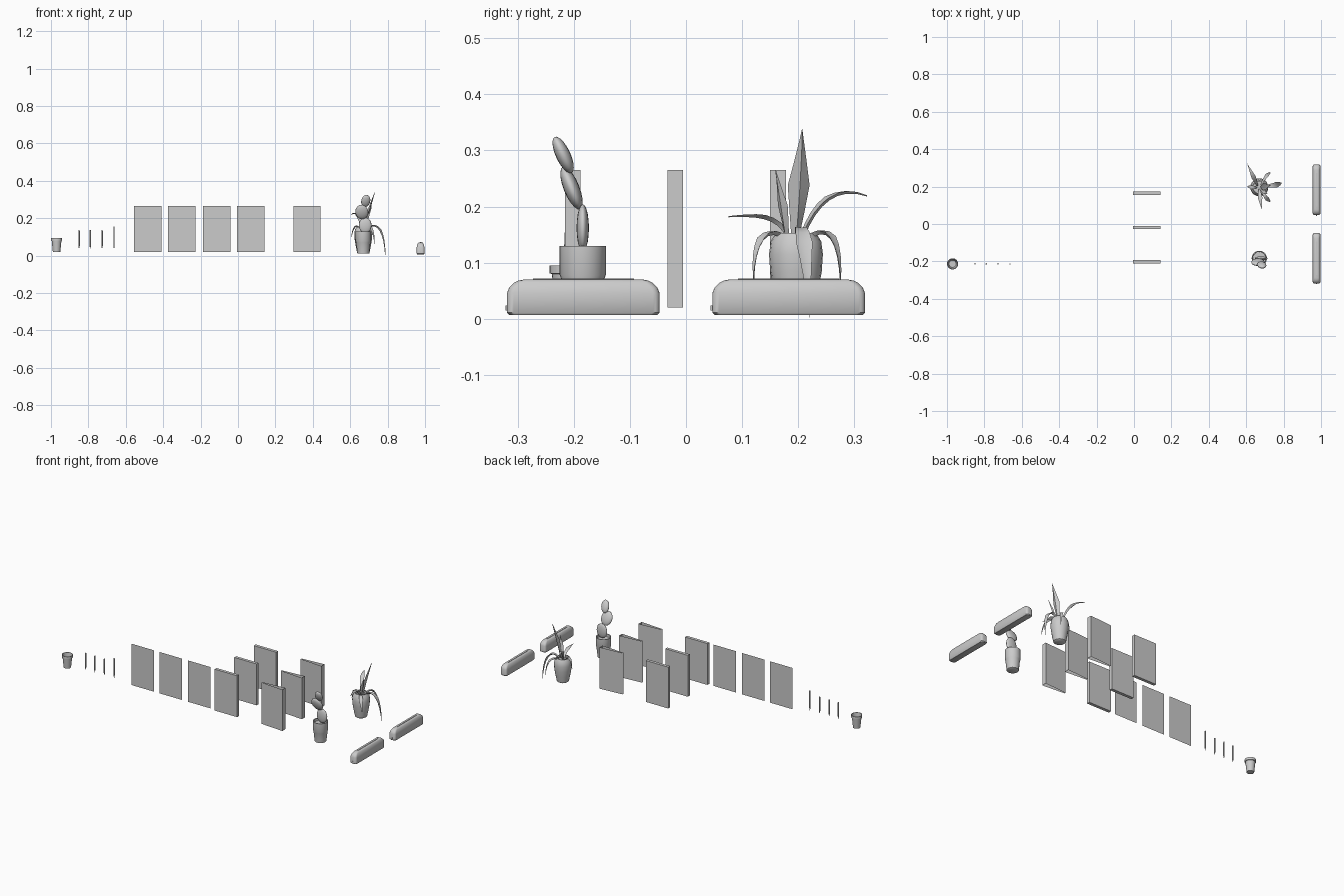
import bpy, bmesh, math
from mathutils import Vector, Matrix

if "Cube" in bpy.data.objects:
    bpy.data.objects.remove(bpy.data.objects["Cube"])


def make(name, verts, faces, smooth=True):
    me = bpy.data.meshes.new(name)
    me.from_pydata([tuple(v) for v in verts], [], faces)
    bm = bmesh.new()
    bm.from_mesh(me)
    bmesh.ops.recalc_face_normals(bm, faces=bm.faces)
    bm.to_mesh(me)
    bm.free()
    ob = bpy.data.objects.new(name, me)
    bpy.context.collection.objects.link(ob)
    if smooth:
        bpy.ops.object.select_all(action='DESELECT')
        bpy.context.view_layer.objects.active = ob
        ob.select_set(True)
        bpy.ops.object.shade_smooth_by_angle(angle=math.radians(40))
    return ob


def loft(name, rings, smooth=True):
    """Skin equal-length closed rings and cap both ends."""
    n = len(rings[0])
    verts = [p for r in rings for p in r]
    faces = [(k * n + i, k * n + (i + 1) % n, (k + 1) * n + (i + 1) % n, (k + 1) * n + i)
             for k in range(len(rings) - 1) for i in range(n)]
    last = (len(rings) - 1) * n
    faces += [tuple(range(n)), tuple(range(last, last + n))]
    return make(name, verts, faces, smooth)


def lathe(name, x, y, profile, sides):
    return loft(name, [[(x + r * math.cos(2 * math.pi * i / sides),
                         y + r * math.sin(2 * math.pi * i / sides), z)
                        for i in range(sides)] for r, z in profile])


def box(name, lo, hi):
    ring = lambda z: [(lo[0], lo[1], z), (hi[0], lo[1], z), (hi[0], hi[1], z), (lo[0], hi[1], z)]
    return loft(name, [ring(lo[2]), ring(hi[2])], False)


# pencil cup, hollow with a rim
lathe("pencil_cup", -0.97, -0.213,
      [(.020, .02), (.026, .08), (.030, .081), (.030, .095), (.027, .095), (.019, .025)], 24)

# pencils and pens
for i, (x, top, r) in enumerate([(-.85, .136, .004), (-.79, .136, .004),
                                 (-.727, .136, .004), (-.663, .156, .0035)]):
    lathe(f"pencil_{i}", x, -0.213,
          [(.0005, .037), (r, .053), (r, top - .004), (r * .7, top)], 8)

# loose sheets: single flat panels
Z0, Z1 = .02, .265
for i, x in enumerate((-.557, -.373, -.187)):
    make(f"sheet_{i}", [(x, -.202, Z0), (x + .147, -.202, Z0),
                        (x + .147, -.202, Z1), (x, -.202, Z1)], [(0, 1, 2, 3)], False)

# page blocks, and open-topped covers narrowing away from the spine
for i, y in enumerate((-.202, -.019, .164)):
    box(f"page_block_{i}", (-.005, y - .009, Z0), (.142, y + .009, Z1))
    line = [(.298, y - .003), (.442, y - .014), (.442, y + .014), (.298, y + .003)]
    make(f"book_cover_{i}", [(a, b, z) for z in (Z0, Z1) for a, b in line],
         [(k, k + 1, k + 5, k + 4) for k in range(3)], False)


# pencil cases: stacked rounded rectangles with a zip and pull tab
def rounded(cx, cy, hx, hy, r, z):
    pts = []
    for sx, sy, a0 in ((1, 1, 0), (-1, 1, 90), (-1, -1, 180), (1, -1, 270)):
        for k in range(5):
            a = math.radians(a0 + k * 22.5)
            pts.append((cx + sx * (hx - r) + r * math.cos(a), cy + sy * (hy - r) + r * math.sin(a), z))
    return pts


for i, y in enumerate((-.183, .183)):
    layers = [(.007, .018, .132), (.011, .021, .136), (.046, .0205, .136), (.056, .0185, .132),
              (.064, .0155, .124), (.068, .013, .116), (.070, .010, .106)]
    loft(f"pencil_case_{i}", [rounded(.976, y, a, b, min(.012, a * .8), z) for z, a, b in layers])
    box(f"zip_{i}", (.972, y - .09, .068), (.980, y + .09, .072))
    box(f"zip_pull_{i}", (.973, y - .139, .015), (.979, y - .134, .024))

# cactus pot
lathe("cactus_pot", .67, -.184,
      [(.029, .01), (.032, .012), (.038, .07), (.041, .078), (.041, .13), (.036, .13), (.035, .115)], 24)

# cactus pads: flattened ellipsoids, each leaning on the one below
for i, (c, size, lean, roll) in enumerate([
        ((.680, -.184, .162), (.034, .011, .042), 0, 0),
        ((.662, -.204, .233), (.035, .014, .041), 22, -10),
        ((.683, -.219, .292), (.024, .013, .036), 25, 12)]):
    bm = bmesh.new()
    m = (Matrix.Translation(c) @ Matrix.Rotation(math.radians(lean), 4, 'X')
         @ Matrix.Rotation(math.radians(roll), 4, 'Y') @ Matrix.Diagonal((*size, 1)))
    bmesh.ops.create_uvsphere(bm, u_segments=16, v_segments=10, radius=1, matrix=m)
    for f in bm.faces:
        f.smooth = True
    me = bpy.data.meshes.new(f"cactus_pad_{i}")
    bm.to_mesh(me)
    bm.free()
    bpy.context.collection.objects.link(bpy.data.objects.new(f"cactus_pad_{i}", me))

# leafy plant pot, bulging
lathe("plant_pot", .67, .196,
      [(.026, .01), (.033, .015), (.040, .05), (.046, .085), (.048, .115), (.045, .138),
       (.036, .153), (.032, .153), (.035, .135)], 20)


# leaves: creased blades swept along a Bezier curve
def leaf(name, pts, width, n=8):
    p = [Vector(q) for q in pts]
    flat = Vector((p[-1].x - p[0].x, p[-1].y - p[0].y, 0)).normalized()
    side = Vector((-flat.y, flat.x, 0))
    rings = []
    for k in range(n + 1):
        t = k / n
        u = 1 - t
        c = u**3 * p[0] + 3 * u * u * t * p[1] + 3 * u * t * t * p[2] + t**3 * p[3]
        d = 3 * (u * u * (p[1] - p[0]) + 2 * u * t * (p[2] - p[1]) + t * t * (p[3] - p[2]))
        nor = d.cross(side).normalized()
        w = width * max(.02, (.35 + 1.3 * t if t < .5 else 2 * u))
        rings.append([c + side * w + nor * w * .3, c + nor * .002 * u,
                      c - side * w + nor * w * .3, c - nor * (.002 + .004 * u)])
    loft(name, rings)


for i, (pts, w) in enumerate([
        ([(.68, .195, .145), (.69, .20, .20), (.71, .205, .27), (.73, .207, .338)], .020),
        ([(.66, .205, .145), (.65, .23, .21), (.63, .27, .24), (.605, .323, .22)], .012),
        ([(.67, .185, .145), (.672, .165, .19), (.675, .12, .185), (.685, .076, .183)], .012),
        ([(.68, .18, .145), (.69, .175, .18), (.70, .168, .22), (.715, .16, .265)], .010),
        ([(.69, .20, .145), (.75, .205, .20), (.785, .215, .11), (.788, .22, .002)], .015),
        ([(.68, .21, .14), (.70, .255, .18), (.725, .275, .14), (.73, .276, .06)], .010),
        ([(.68, .185, .14), (.70, .14, .18), (.725, .12, .13), (.73, .12, .07)], .011),
        ([(.655, .195, .14), (.635, .195, .18), (.612, .20, .15), (.606, .20, .10)], .010)]):
    leaf(f"leaf_{i}", pts, w)
